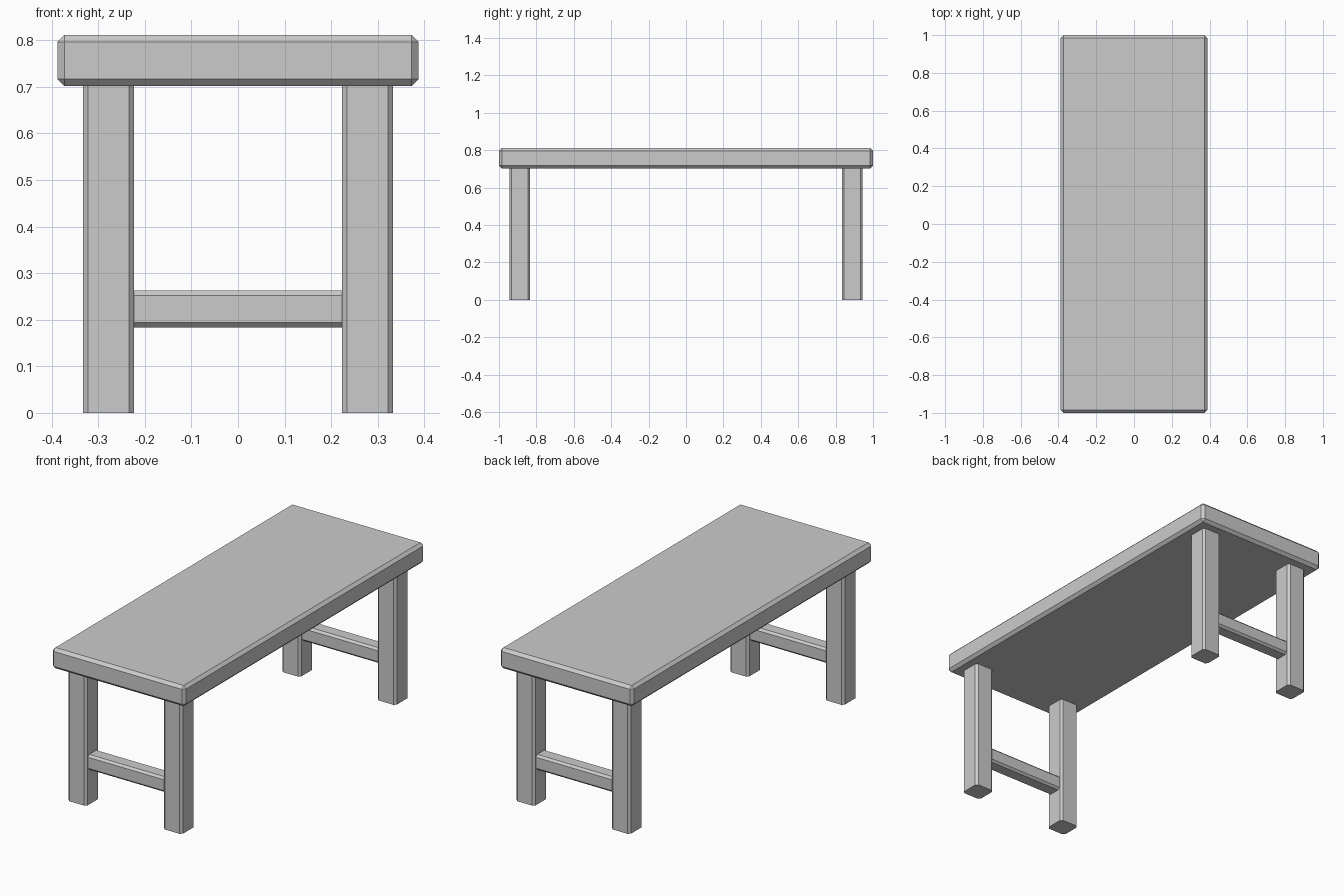
import bpy, bmesh
from mathutils import Vector

if "Cube" in bpy.data.objects:
    bpy.data.objects.remove(bpy.data.objects["Cube"])


def chamfered_box(name, size, centre, chamfer, axis=None):
    """Box with chamfered edges; axis limits the chamfer to edges along it."""
    bm = bmesh.new()
    bmesh.ops.create_cube(bm, size=1)
    bmesh.ops.scale(bm, vec=size, verts=bm.verts)
    edges = [e for e in bm.edges if axis is None or
             abs((e.verts[0].co - e.verts[1].co).normalized()[axis]) > 0.9]
    bmesh.ops.bevel(bm, geom=edges, offset=chamfer, segments=1,
                    affect='EDGES', profile=0.5)
    bmesh.ops.translate(bm, vec=Vector(centre), verts=bm.verts)
    bmesh.ops.recalc_face_normals(bm, faces=bm.faces)
    mesh = bpy.data.meshes.new(name)
    bm.to_mesh(mesh)
    bm.free()
    obj = bpy.data.objects.new(name, mesh)
    bpy.context.collection.objects.link(obj)
    return obj


LEG_X, LEG_Y = 0.278, 0.889
TOP_Z0, TOP_Z1 = 0.702, 0.811

# Table top, chamfered on every edge
chamfered_box("table_top", (0.776, 2.0, TOP_Z1 - TOP_Z0),
              (0, 0, (TOP_Z0 + TOP_Z1) / 2), 0.015)

for end, sy in (("front", -1), ("back", 1)):
    # Legs, chamfered along their length
    for side, sx in (("left", -1), ("right", 1)):
        chamfered_box(f"{end}_{side}_leg", (0.11, 0.11, TOP_Z0),
                      (sx * LEG_X, sy * LEG_Y, TOP_Z0 / 2), 0.0115, axis=2)
    # Stretcher between the two legs at this end
    chamfered_box(f"{end}_stretcher", (2 * LEG_X - 0.11, 0.08, 0.08),
                  (0, sy * LEG_Y, 0.223), 0.011, axis=0)
